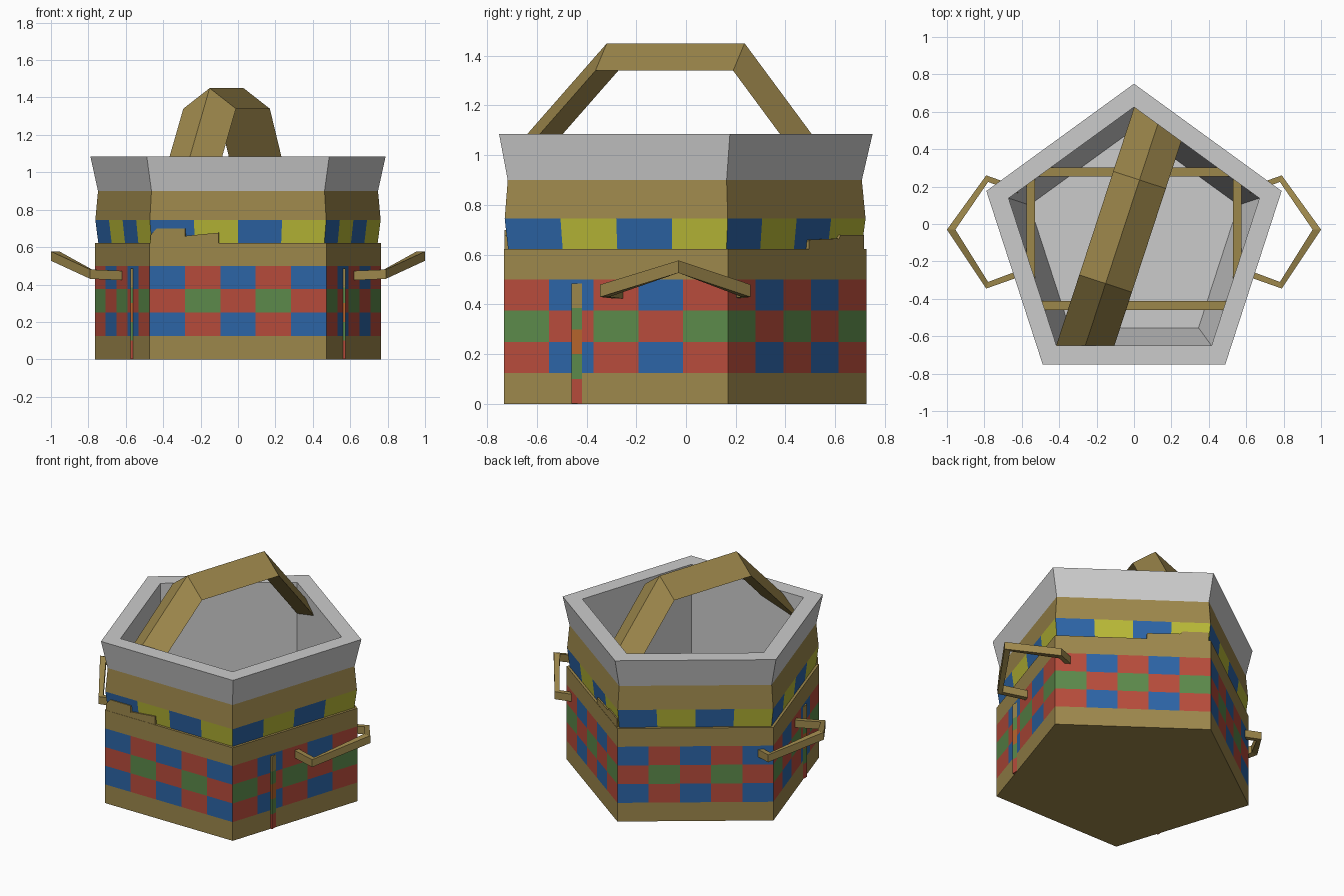
import bpy, bmesh
from math import sin, cos, pi
from mathutils import Vector

if "Cube" in bpy.data.objects:
    bpy.data.objects.remove(bpy.data.objects["Cube"])

CY = -0.08          # centre of the pentagon plan
COLOURS = {
    "tan": (0.335, 0.242, 0.071), "red": (0.47, 0.071, 0.044), "blue": (0.025, 0.128, 0.38),
    "green": (0.106, 0.251, 0.069), "yellow": (0.48, 0.48, 0.038), "orange": (0.47, 0.13, 0.025),
    "grey": (0.62, 0.62, 0.62),
}
MATS = {}
for key, rgb in COLOURS.items():
    MATS[key] = bpy.data.materials.new(key)
    MATS[key].diffuse_color = (*rgb, 1)
NAMES = list(COLOURS)


def finish(name, bm, fix_normals=True):
    """Turn a bmesh into a flat shaded object; an index per face picks the colour."""
    if fix_normals:
        bmesh.ops.recalc_face_normals(bm, faces=bm.faces)
    me = bpy.data.meshes.new(name)
    bm.to_mesh(me)
    bm.free()
    ob = bpy.data.objects.new(name, me)
    bpy.context.collection.objects.link(ob)
    return ob


def add_colours(ob, names=NAMES):
    for n in names:
        ob.data.materials.append(MATS[n])


def corner(i, r, z):
    # corner 0 is front left, counting anticlockwise seen from above
    a = -pi / 2 - pi / 5 + i * 2 * pi / 5
    return Vector((r * cos(a), CY + r * sin(a), z))


def band(bm, lo, hi, cols, pick):
    """Five walls between two (radius, z) levels, split into coloured columns."""
    for side in range(5):
        for c in range(cols):
            a, b = c / cols, (c + 1) / cols
            quad = [corner(side, *lv).lerp(corner(side + 1, *lv), t)
                    for lv, t in ((lo, a), (lo, b), (hi, b), (hi, a))]
            f = bm.faces.new([bm.verts.new(p) for p in quad])
            f.material_index = NAMES.index(pick(side, c))


def cap(bm, r, z, up):
    ring = [bm.verts.new(corner(i, r, z)) for i in range(5)]
    bm.faces.new(ring if up else ring[::-1])


def loft(name, rings, colour):
    """Closed tube through a list of equal sized cross-sections."""
    bm = bmesh.new()
    vs = [[bm.verts.new(p) for p in ring] for ring in rings]
    n = len(rings[0])
    for r0, r1 in zip(vs, vs[1:]):
        for i in range(n):
            bm.faces.new((r0[i], r0[(i + 1) % n], r1[(i + 1) % n], r1[i]))
    bm.faces.new(vs[0])
    bm.faces.new(vs[-1])
    add_colours(finish(name, bm), [colour])


def box(name, lo, hi, colour):
    ring = lambda z: [(lo[0], lo[1], z), (hi[0], lo[1], z), (hi[0], hi[1], z), (lo[0], hi[1], z)]
    loft(name, [ring(lo[2]), ring(hi[2])], colour)


# Chequered lower body with its base and top ledge
def plain(side, c):
    return "tan"


def checks(outer, inner):
    return lambda side, c: (outer if (c + (side in (0, 3))) % 2 == 0 else inner)


def middle(side, c):
    return ("red", "green")[(c + (side not in (0, 3))) % 2]


bm = bmesh.new()
R = 0.805
cap(bm, R, 0, False)
band(bm, (R, 0), (R, 0.125), 1, plain)
band(bm, (R, 0.125), (R, 0.25), 5, checks("red", "blue"))
band(bm, (R, 0.25), (R, 0.375), 5, checks("green", "red"))
band(bm, (R, 0.375), (R, 0.5), 5, checks("red", "blue"))
band(bm, (R, 0.5), (R, 0.622), 1, plain)
band(bm, (R, 0.622), (0.78, 0.622), 1, plain)
add_colours(finish("lower_body", bm, False))

# Upper bands
bm = bmesh.new()
band(bm, (0.785, 0.62), (0.802, 0.745), 4, lambda s, c: ("blue", "yellow")[c % 2])
band(bm, (0.802, 0.745), (0.787, 0.9), 1, plain)
add_colours(finish("upper_bands", bm, False))

# Grey flared rim, inner lining and floor
bm = bmesh.new()
profile = [(0.787, 0.9), (0.83, 1.085), (0.705, 1.085), (0.705, 0.48), (0.587, 0.12)]
for lo, hi in zip(profile, profile[1:]):
    band(bm, lo, hi, 1, lambda s, c: "grey")
cap(bm, 0.587, 0.12, True)
for f in bm.faces:
    f.material_index = 0
add_colours(finish("rim_and_lining", bm, False), ["grey"])

# Carrying handle: triangular section, flat top run and two sloping legs
along = Vector((0.311, 0.95, 0))
across = Vector((0.95, -0.311, 0))
centre = Vector((-0.06, -0.038, 0))
section = [(-0.148, 1.34), (0, 1.45), (0.148, 1.34)]


def handle_ring(s, drops, slope):
    return [centre + across * t + along * (s + (d if s > 0 else -d)) + Vector((0, 0, z - d * slope))
            for (t, z), d in zip(section, drops)]


loft("carrying_handle", [
    handle_ring(-0.295, (0.46, 0.41, 0.36), 1.083),
    handle_ring(-0.295, (0, 0, 0), 0),
    handle_ring(0.288, (0, 0, 0), 0),
    handle_ring(0.288, (0.36, 0.33, 0.28), 1.285)], "tan")

# Side handles: (outer x, y), (inner x, y), middle z
stations = [
    ((0.62, 0.200), (0.62, 0.165), 0.448),
    ((0.79, 0.260), (0.78, 0.225), 0.455),
    ((1.00, -0.03), (0.955, -0.03), 0.552),
    ((0.79, -0.345), (0.78, -0.31), 0.455),
    ((0.62, -0.285), (0.62, -0.25), 0.448)]
for sx, side in ((-1, "left"), (1, "right")):
    loft(side + "_side_handle", [
        [(sx * x, y, z + dz) for (x, y), dz in ((o, -0.025), (o, 0.025), (i, 0.025), (i, -0.025))]
        for o, i, z in stations], "tan")

# Inner frame: four banded posts joined by rails
stripes = [(0.002, 0.1, "red"), (0.1, 0.2, "green"), (0.2, 0.3, "orange"),
           (0.3, 0.385, "green"), (0.385, 0.485, "tan")]
for sx in (-1, 1):
    x0, x1 = sorted((sx * 0.528, sx * 0.575))
    for y in (-0.46, 0.255):
        for z0, z1, col in stripes:
            box("frame_post", (x0, y, z0), (x1, y + 0.047, z1), col)
    box("frame_side_rail", (x0, -0.413, 0.44), (x1, 0.255, 0.485), "tan")
for y in (-0.46, 0.255):
    box("frame_cross_rail", (-0.528, y, 0.44), (0.528, y + 0.047, 0.485), "tan")


# Raised tabs on the ledge of the front and back right walls
def tab(name, side, a, b, top_a, top_b, cut=0.0):
    rings = []
    for r in (0.803, 0.765):
        p, q = corner(side, r, 0), corner(side + 1, r, 0)
        rings.append([p.lerp(q, t) + Vector((0, 0, z)) for t, z in
                      ((a, 0.62), (a, top_a - cut), (a + cut, top_a), (b, top_b), (b, 0.62))])
    loft(name, rings, "tan")


tab("front_tall_tab", 0, 0.005, 0.2, 0.70, 0.70, 0.035)
tab("front_low_tab", 0, 0.2, 0.39, 0.66, 0.677, 0.004)
tab("back_low_tab", 2, 0.59, 0.8, 0.66, 0.665, 0.004)
tab("back_tall_tab", 2, 0.8, 0.985, 0.68, 0.68, 0.02)

for m in bpy.data.materials:
    if m.users and not m.is_grease_pencil:
        m.use_nodes = True
        m.node_tree.nodes["Principled BSDF"].inputs["Base Color"].default_value = m.diffuse_color
